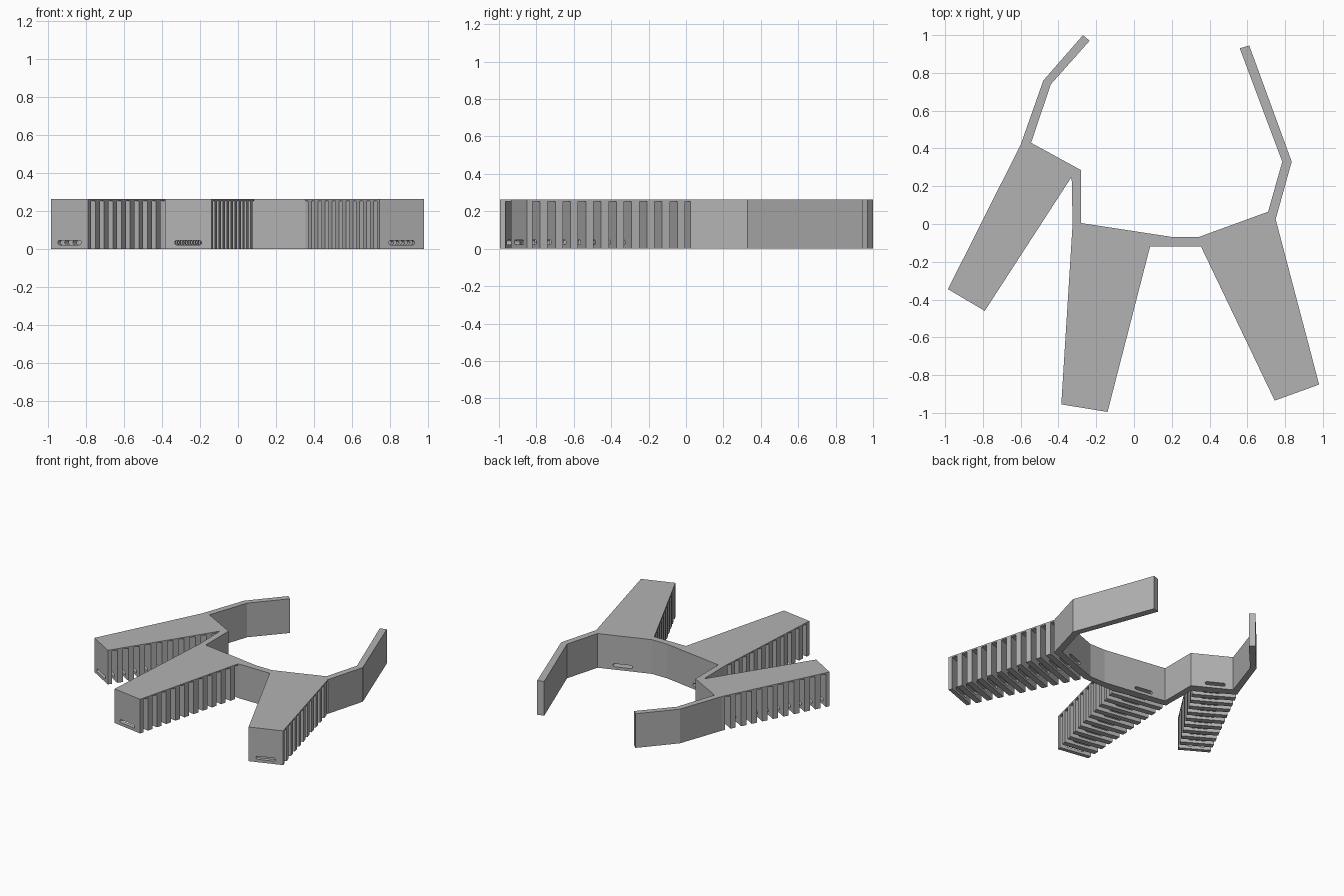
import bpy, bmesh, math
from mathutils import Vector

if "Cube" in bpy.data.objects:
    bpy.data.objects.remove(bpy.data.objects["Cube"], do_unlink=True)

HEIGHT, PLATE = 0.264, 0.011
FIRST_RIB, SLOT, PITCH = 0.03, 0.042, 0.084

grey = bpy.data.materials.new("plain_grey")
grey.use_nodes = True
grey.diffuse_color = (0.45, 0.45, 0.45, 1)
grey.node_tree.nodes["Principled BSDF"].inputs["Base Color"].default_value = (0.45, 0.45, 0.45, 1)


def add_prism(bm, points, offset):
    """Extrude a closed loop of 3D points along an offset."""
    face = bm.faces.new([bm.verts.new(p) for p in points])
    new = bmesh.ops.extrude_face_region(bm, geom=[face])["geom"]
    moved = [v for v in new if isinstance(v, bmesh.types.BMVert)]
    bmesh.ops.translate(bm, vec=offset, verts=moved)


def make_object(name, bm):
    bmesh.ops.recalc_face_normals(bm, faces=bm.faces[:])
    mesh = bpy.data.meshes.new(name)
    bm.to_mesh(mesh)
    bm.free()
    mesh.materials.append(grey)
    obj = bpy.data.objects.new(name, mesh)
    bpy.context.collection.objects.link(obj)
    return obj


# Fingers: end outer, end inner, root inner, root outer, number of slots
fingers = [
    ((-0.985, -0.345), (-0.79, -0.46), (-0.33, 0.25), (-0.60, 0.42), 10),
    ((-0.385, -0.955), (-0.14, -0.995), (0.085, -0.12), (-0.325, 0.0), 11),
    ((0.745, -0.935), (0.98, -0.85), (0.75, 0.025), (0.355, -0.12), 11),
]

# Whole plan outline: two arms, the curved band and the three fingers
outline = [
    (-0.27, 1.0), (-0.48, 0.76), (-0.60, 0.42),
    (-0.985, -0.345), (-0.79, -0.46), (-0.33, 0.25),
    (-0.325, 0.0), (-0.385, -0.955), (-0.14, -0.995), (0.085, -0.12),
    (0.355, -0.12), (0.745, -0.935), (0.98, -0.85), (0.75, 0.025),
    (0.835, 0.33), (0.61, 0.945), (0.56, 0.93), (0.785, 0.33),
    (0.71, 0.065), (0.34, -0.07), (0.21, -0.07), (-0.28, 0.005),
    (-0.28, 0.285), (-0.545, 0.43), (-0.44, 0.74), (-0.235, 0.97),
]
bm = bmesh.new()
add_prism(bm, [(x, y, 0) for x, y in outline], (0, 0, HEIGHT))
bracket = make_object("ribbed_bracket", bm)

slots, holes = bmesh.new(), bmesh.new()
for *corners, count in fingers:
    a, b, c, d = [Vector((x, y, 0)) for x, y in corners]
    across = (b - a).normalized()
    axis = Vector((-across.y, across.x, 0))

    def on_side(start, end, depth, push):
        """Point on a finger side at a depth from its tip, pushed outward."""
        t = min(depth / (end - start).dot(axis), 1)
        return start.lerp(end, t) + across * push - Vector((0, 0, 0.05))

    # Gaps between the ribs, open at the sides and bottom
    for i in range(count):
        near = FIRST_RIB + i * PITCH
        far = near + SLOT
        add_prism(slots, [on_side(a, d, near, -0.008), on_side(b, c, near, 0.008),
                          on_side(b, c, far, 0.008), on_side(a, d, far, -0.008)],
                  (0, 0, HEIGHT - PLATE + 0.05))

    # Rounded strap hole running lengthwise through every rib and the band
    centre = (a + b) / 2 - axis * 0.03 + Vector((0, 0, 0.034))
    radius, half = 0.012, 0.06
    loop = []
    for side in (1, -1):
        for k in range(7):
            ang = math.pi * (k / 6 - 0.5)
            loop.append(centre + across * side * (half + radius * math.cos(ang))
                        + Vector((0, 0, side * radius * math.sin(ang))))
    add_prism(holes, loop, axis * 1.06)

# Cut the gaps and the strap holes
for name, cutter_bm in (("rib_gap_cutter", slots), ("strap_hole_cutter", holes)):
    cutter = make_object(name, cutter_bm)
    cutter.hide_render = True
    cutter.hide_viewport = True
    mod = bracket.modifiers.new(name, "BOOLEAN")
    mod.operation = "DIFFERENCE"
    mod.solver = "EXACT"
    mod.object = cutter

# Bake the cuts and drop the cutters
bpy.context.view_layer.update()
graph = bpy.context.evaluated_depsgraph_get()
cut_mesh = bpy.data.meshes.new_from_object(bracket.evaluated_get(graph))
bracket.modifiers.clear()
bracket.data = cut_mesh
for name in ("rib_gap_cutter", "strap_hole_cutter"):
    bpy.data.objects.remove(bpy.data.objects[name], do_unlink=True)
